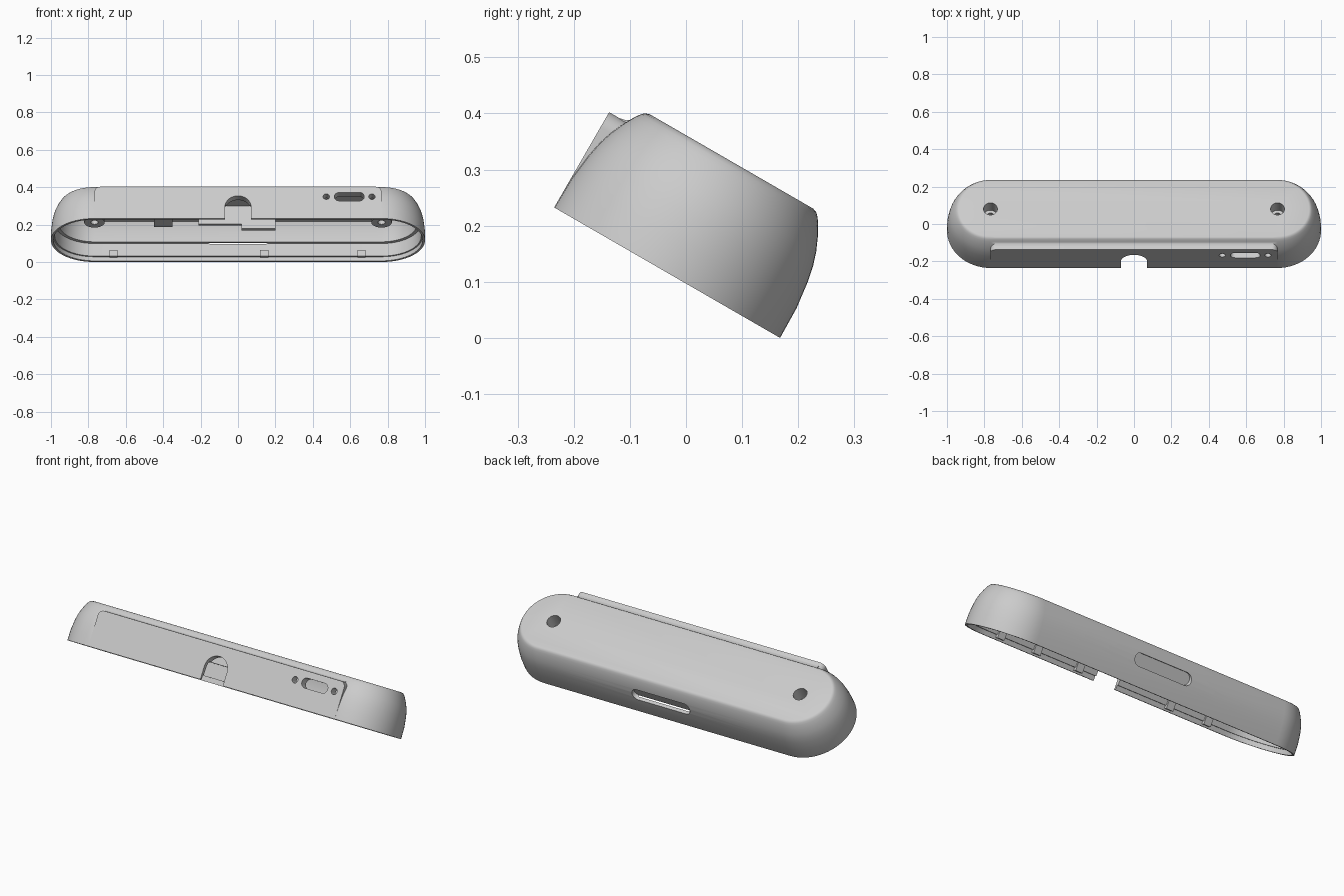
import bpy, bmesh, math
from mathutils import Vector, Matrix

if "Cube" in bpy.data.objects:
    bpy.data.objects.remove(bpy.data.objects["Cube"], do_unlink=True)

GREY = (0.6, 0.6, 0.6, 1)
mat = bpy.data.materials.new("light grey plastic")
mat.use_nodes = True
mat.diffuse_color = GREY
mat.node_tree.nodes["Principled BSDF"].inputs["Base Color"].default_value = GREY

HALF = 0.7675   # half length of the straight middle
RAD = 0.2325    # radius of the rounded ends


def loft(name, rings):
    """Closed solid through equal-sized rings of points."""
    bm = bmesh.new()
    loops = [[bm.verts.new(p) for p in ring] for ring in rings]
    n = len(loops[0])
    for a, b in zip(loops, loops[1:]):
        for i in range(n):
            j = (i + 1) % n
            bm.faces.new((a[i], a[j], b[j], b[i]))
    bm.faces.new(loops[0])
    bm.faces.new(loops[-1])
    bmesh.ops.remove_doubles(bm, verts=bm.verts[:], dist=1e-5)
    bmesh.ops.recalc_face_normals(bm, faces=bm.faces[:])
    mesh = bpy.data.meshes.new(name)
    bm.to_mesh(mesh)
    bm.free()
    mesh.materials.append(mat)
    obj = bpy.data.objects.new(name, mesh)
    bpy.context.collection.objects.link(obj)
    return obj


def stadium(z, inset, seg=32):
    pts = []
    for side, start in ((1, -math.pi / 2), (-1, math.pi / 2)):
        for i in range(seg + 1):
            a = start + math.pi * i / seg
            pts.append((side * HALF + (RAD - inset) * math.cos(a),
                        RAD + (RAD - inset) * math.sin(a), z))
    return pts


def slab(name, x0, x1, z0, z1, y0, y1, r_low=0, r_top=0, seg=12):
    """Rounded rectangle in x and z, extruded along y."""
    pts = []
    for cx, cz, sx, sz, r, start in ((x1, z0, -1, 1, r_low, -0.5), (x1, z1, -1, -1, r_top, 0),
                                     (x0, z1, 1, -1, r_top, 0.5), (x0, z0, 1, 1, r_low, 1)):
        for i in range(seg + 1 if r else 1):
            a = math.pi * (start + 0.5 * i / seg)
            pts.append((cx + sx * r + r * math.cos(a), cz + sz * r + r * math.sin(a)))
    return loft(name, [[(x, y, z) for x, z in pts] for y in (y0, y1)])


def turned(name, x, steps, seg=32):
    """Upright round solid from (z, radius) steps."""
    return loft(name, [[(x + r * math.cos(2 * math.pi * i / seg),
                         RAD + r * math.sin(2 * math.pi * i / seg), z)
                        for i in range(seg)] for z, r in steps])


def combine(target, tool, operation):
    mod = target.modifiers.new("cut", "BOOLEAN")
    mod.object, mod.operation, mod.solver = tool, operation, "EXACT"
    tool.hide_render = True
    bpy.context.view_layer.objects.active = target
    bpy.ops.object.modifier_apply(modifier=mod.name)
    bpy.data.objects.remove(tool, do_unlink=True)


# Outer housing with bulging sides
housing = loft("housing", [stadium(z, i) for z, i in (
    (0, 0), (0.06, 0.001), (0.11, 0.007), (0.14, 0.013), (0.165, 0.021), (0.19, 0.032),
    (0.21, 0.043), (0.22, 0.05), (0.226, 0.056), (0.229, 0.064))])

# Flat front panel and the hollow fillet above it
combine(housing, slab("panel", -0.767, 0.767, 0, 0.196, 0, 0.06, 0, 0.03), "UNION")
fillet = ((0.022, 0.18), (0.022, 0.1962), (0.034, 0.199), (0.044, 0.206),
          (0.052, 0.216), (0.058, 0.2275), (0.07, 0.2275), (0.07, 0.18))
combine(housing, loft("fillet", [[(x, y, z) for y, z in fillet] for x in (-0.745, 0.745)]), "UNION")

# Stepped cavity, open underneath
combine(housing, loft("cavity", [stadium(z, i) for z, i in (
    (-0.02, 0.012), (0.025, 0.012), (0.0251, 0.02), (0.1, 0.024),
    (0.1001, 0.042), (0.17, 0.048), (0.21, 0.07))]), "DIFFERENCE")

# Screw bosses with countersunk holes
for side in (-1, 1):
    combine(housing, turned("boss", side * HALF, ((0.11, 0.055), (0.22, 0.055))), "UNION")
    combine(housing, turned("screw_hole", side * HALF, (
        (0.09, 0.02), (0.15, 0.02), (0.1501, 0.037), (0.25, 0.037))), "DIFFERENCE")

# Front openings: cable arch, port, two small holes
combine(housing, slab("arch", -0.07, 0.07, -0.03, 0.14, -0.05, 0.1, 0, 0.07), "DIFFERENCE")
combine(housing, slab("port", 0.515, 0.675, 0.109, 0.161, -0.05, 0.1, 0.026, 0.026), "DIFFERENCE")
for x in (0.472, 0.716):
    combine(housing, slab("pin_hole", x - 0.017, x + 0.017, 0.118, 0.152, -0.05, 0.1,
                          0.017, 0.017), "DIFFERENCE")

# Blind grip recess in the back
combine(housing, slab("recess", -0.18, 0.18, 0.098, 0.164, 0.434, 0.55, 0.033, 0.033), "DIFFERENCE")

parts = [housing]

# Snap tabs on the inner walls
for x in (-0.665, 0.14, 0.66):
    parts.append(slab("back_tab", x - 0.022, x + 0.022, 0.02, 0.055, 0.434, 0.452))
for x in (-0.64, -0.4, 0.18, 0.45, 0.68):
    parts.append(slab("front_tab", x - 0.022, x + 0.022, 0.01, 0.055, 0.012, 0.03))

# Hanging brackets under the ceiling
parts.append(slab("side_bracket", -0.45, -0.35, 0.11, 0.215, 0.2, 0.28))
parts.append(slab("long_bracket", -0.21, 0.02, 0.1, 0.215, 0.23, 0.25))
parts.append(slab("deep_bracket", 0.02, 0.2, 0.07, 0.215, 0.23, 0.25))

# Lean everything forward and set it on the ground
pose = Matrix.Translation(Vector((0, -0.235, RAD))) @ Matrix.Rotation(math.radians(-30), 4, "X")
for obj in parts:
    obj.data.transform(pose)
    bpy.ops.object.select_all(action="DESELECT")
    obj.select_set(True)
    bpy.context.view_layer.objects.active = obj
    bpy.ops.object.shade_smooth_by_angle(angle=math.radians(28))
